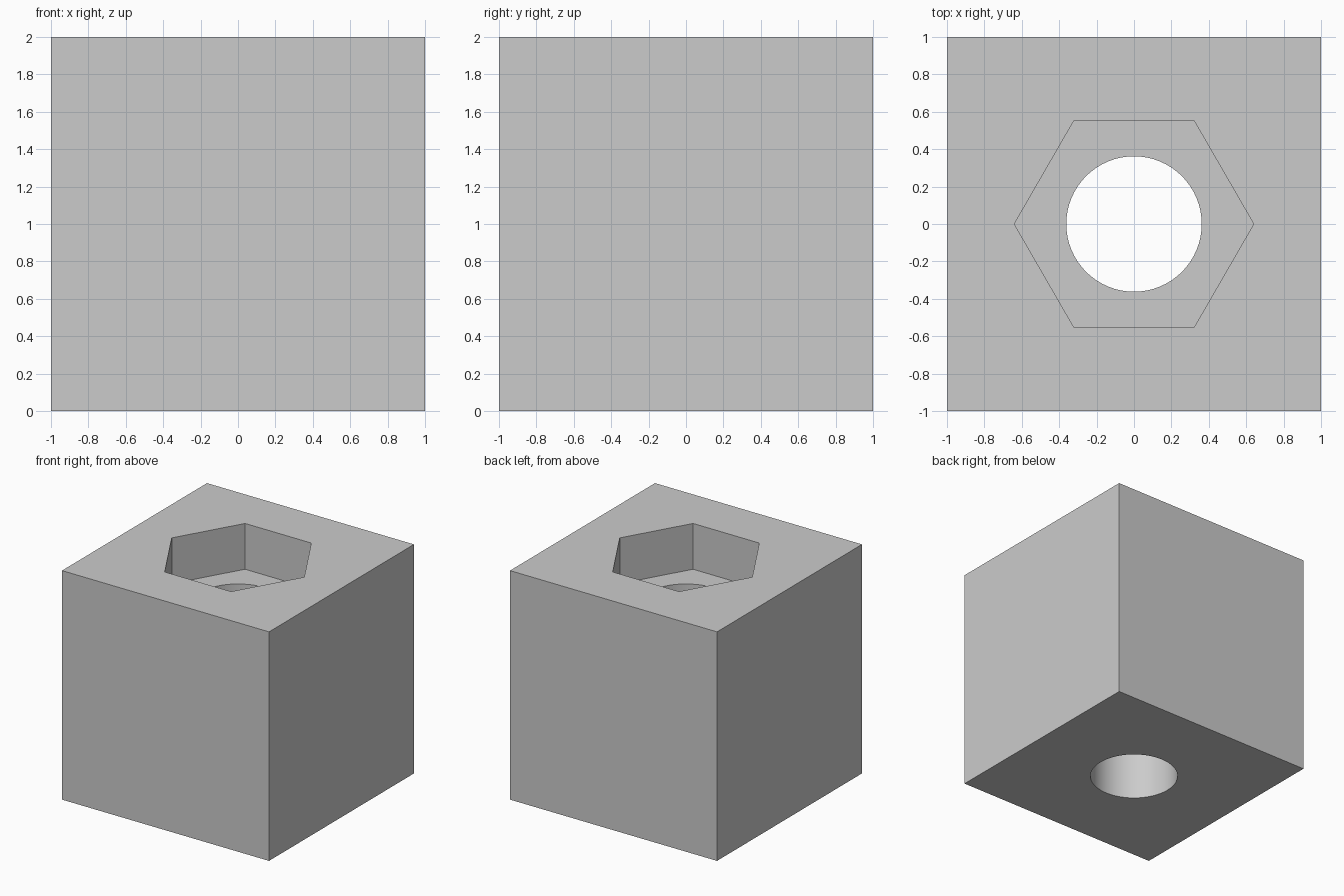
import bpy

default = bpy.data.objects.get("Cube")
if default:
    bpy.data.objects.remove(default, do_unlink=True)

SIZE = 2.0
HEX_RADIUS, HEX_DEPTH = 0.64, 0.40
BORE_RADIUS = 0.362

# Plain grey material
grey = bpy.data.materials.new("plain grey")
grey.use_nodes = True
colour = (0.6, 0.6, 0.6, 1.0)
grey.diffuse_color = colour
grey.node_tree.nodes["Principled BSDF"].inputs["Base Color"].default_value = colour

# Solid block
bpy.ops.mesh.primitive_cube_add(size=SIZE, location=(0, 0, SIZE / 2))
block = bpy.context.object
block.name = "block"
block.data.materials.append(grey)


def cut_prism(name, sides, radius, bottom, top, turn=0.0):
    """Cut a vertical prism out of the block."""
    bpy.ops.mesh.primitive_cylinder_add(
        vertices=sides, radius=radius, depth=top - bottom,
        location=(0, 0, (top + bottom) / 2), rotation=(0, 0, turn))
    cutter = bpy.context.object
    cutter.name = name
    cutter.hide_render = True
    cutter.data.materials.append(grey)
    cut = block.modifiers.new(name, "BOOLEAN")
    cut.operation = "DIFFERENCE"
    cut.solver = "EXACT"
    cut.object = cutter
    bpy.context.view_layer.objects.active = block
    bpy.ops.object.modifier_apply(modifier=cut.name)
    bpy.data.objects.remove(cutter, do_unlink=True)


# Hexagonal recess with corners on the x axis, then the round through bore
QUARTER = 1.5707963
cut_prism("hex_recess", 6, HEX_RADIUS, SIZE - HEX_DEPTH, SIZE + 0.2, QUARTER)
cut_prism("round_bore", 64, BORE_RADIUS, -0.2, SIZE + 0.2)

# Soft shading inside the bore only, all corners stay crisp
bpy.ops.object.select_all(action="DESELECT")
block.select_set(True)
bpy.context.view_layer.objects.active = block
bpy.ops.object.shade_smooth_by_angle(angle=0.35)
